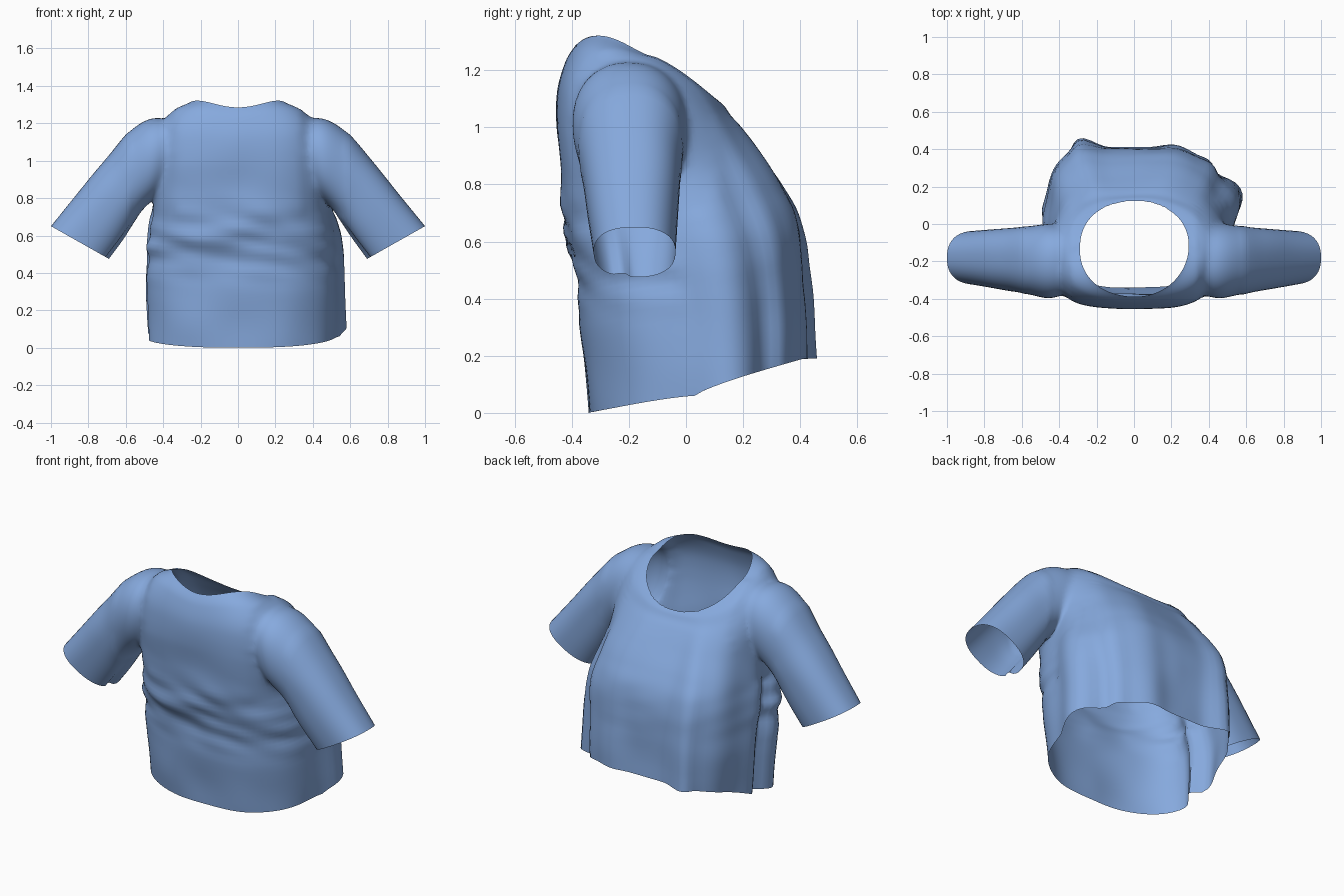
import bpy, bmesh, math
from mathutils import Vector, noise

if "Cube" in bpy.data.objects:
    bpy.data.objects.remove(bpy.data.objects["Cube"])

# Cloth colour, plus a helper colour for the temporary end caps
cloth = bpy.data.materials.new("soft_blue_cloth")
cloth.diffuse_color = (0.24, 0.40, 0.73, 1)
cap = bpy.data.materials.new("temporary_cap")
cap.diffuse_color = cloth.diffuse_color


def sample(rows, u):
    """Smooth interpolation through the rows, u from 0 to 1."""
    f = u * (len(rows) - 1)
    i = min(int(f), len(rows) - 2)
    t = f - i
    get = lambda k: rows[max(0, min(len(rows) - 1, k))]
    return [0.5 * (2 * b + (c - a) * t + (2 * a - 5 * b + 4 * c - d) * t * t
                   + (3 * b - a - 3 * c + d) * t ** 3)
            for a, b, c, d in zip(get(i - 1), get(i), get(i + 1), get(i + 2))]


def loft(name, rings):
    """Tube through the rings, with marked caps on both ends."""
    bm = bmesh.new()
    vs = [[bm.verts.new(p) for p in r] for r in rings]
    n = len(rings[0])
    for a, b in zip(vs, vs[1:]):
        for k in range(n):
            bm.faces.new((a[k], a[(k + 1) % n], b[(k + 1) % n], b[k]))
    for ring in (vs[0], vs[-1]):
        mid = bm.verts.new(sum((v.co for v in ring), Vector()) / n)
        for k in range(n):
            bm.faces.new((ring[k], ring[(k + 1) % n], mid)).material_index = 1
    bmesh.ops.recalc_face_normals(bm, faces=bm.faces)
    me = bpy.data.meshes.new(name)
    bm.to_mesh(me)
    bm.free()
    me.materials.append(cloth)
    me.materials.append(cap)
    ob = bpy.data.objects.new(name, me)
    bpy.context.collection.objects.link(ob)
    return ob


# Torso levels: front y, front z, back y, back z, left x, right x, side y, side z, front n, back n
levels = [
    (-0.34, 0.00, 0.41, 0.19, 0.51, 0.52, 0.03, 0.06, 2.5, 3.4),
    (-0.37, 0.28, 0.405, 0.43, 0.52, 0.53, 0.02, 0.32, 2.6, 3.4),
    (-0.38, 0.47, 0.39, 0.66, 0.51, 0.52, -0.02, 0.52, 2.7, 3.3),
    (-0.42, 0.65, 0.33, 0.80, 0.49, 0.49, -0.06, 0.69, 2.8, 3.2),
    (-0.44, 0.85, 0.25, 0.92, 0.47, 0.47, -0.10, 0.85, 3.0, 3.0),
    (-0.455, 1.0, 0.19, 1.00, 0.46, 0.46, -0.13, 1.00, 3.0, 2.8),
    (-0.45, 1.13, 0.155, 1.04, 0.44, 0.44, -0.15, 1.14, 2.9, 2.6),
    (-0.42, 1.23, 0.135, 1.07, 0.385, 0.385, -0.14, 1.235, 2.5, 2.4),
    (-0.385, 1.285, 0.12, 1.085, 0.29, 0.29, -0.12, 1.25, 2.2, 2.2)]

# Hanging folds: direction in degrees, width, depth, fade power towards the neck
folds = [(124, 8, 0.07, 2), (62, 9, 0.02, 2), (44, 7, -0.02, 2), (160, 17, -0.06, 1),
         (12, 11, 0.06, 1.6), (29, 7, -0.05, 2), (187, 7, -0.10, 1.2)]


def torso_point(u, k, count):
    yf, zf, yb, zb, xl, xr, sy, sz, nf, nb = sample(levels, u)
    a = 2 * math.pi * k / count
    c, s = math.cos(a), math.sin(a)
    w = xr if c > 0 else xl
    end, n, ez = (yb - sy, nb, zb) if s > 0 else (sy - yf, nf, zf)
    r = (abs(c / w) ** n + abs(s / end) ** n) ** (-1 / n)
    for deg, width, depth, fade in folds:
        d = (math.degrees(a) - deg + 180) % 360 - 180
        r += depth * math.exp(-(d / width) ** 2) * (1 - u) ** fade
    x, y = r * c, sy + r * s
    f = min(1, abs(r * s) / end)
    z = sz + (ez - sz) * f ** (1.3 - (0.5 * (1 - u) ** 4 if s > 0 else 0))
    if s < 0:   # raised corners of the collar
        phi = math.asin(min(1, abs(s))) / (math.pi / 2)
        z += 0.05 * math.sin(math.pi * phi ** 0.75) ** 2 * max(0, (u - 0.7) / 0.3) ** 0.7
    # Crosswise creases at the belly, soft waves elsewhere
    belly = math.exp(-((z - 0.57) / 0.17) ** 2) * (1 if s < 0 else 0.15)
    crease = noise.noise(Vector((x * 4, 3, z * 12 + x * 2))) * 0.026 * belly
    wave = noise.noise(Vector((x * 4, y * 4, z * 4))) * 0.01
    return Vector((x + c * (wave + crease), y + s * (wave + crease), z))


SEG, ROWS = 112, 64
shirt = loft("shirt", [[torso_point(j / ROWS, k, SEG) for k in range(SEG)]
                       for j in range(ROWS + 1)])

# Sleeve sections: top x, top z, bottom x, bottom z, middle y, half depth
sections = [
    (0.31, 1.15, 0.39, 0.86, -0.20, 0.15),
    (0.42, 1.235, 0.45, 0.79, -0.20, 0.20),
    (0.55, 1.185, 0.51, 0.73, -0.195, 0.19),
    (0.70, 1.02, 0.56, 0.66, -0.19, 0.172),
    (0.85, 0.835, 0.62, 0.57, -0.185, 0.158),
    (1.00, 0.65, 0.69, 0.475, -0.18, 0.143)]


def sleeve_point(u, k, count, side):
    tx, tz, bx, bz, y, h = sample(sections, u)
    a = 2 * math.pi * k / count
    c, s = math.cos(a), math.sin(a)
    r = (abs(c) ** 2.4 + abs(s) ** 2.4) ** (-1 / 2.4)
    # Pinched fold along the underside
    r -= 0.3 * math.exp(-((a - 1.4 * math.pi) / 0.16) ** 2) * max(0, u - 0.5)
    t = 0.5 + 0.5 * r * s
    p = Vector((bx + (tx - bx) * t, y + h * r * c, bz + (tz - bz) * t))
    w = noise.noise(p * 5 + Vector((side * 7, 0, 0))) * 0.012 * (1 - u)
    return Vector((side * p.x, p.y + c * w, p.z + s * w))


# Join the sleeves to the torso
for side, label in ((-1, "left_sleeve"), (1, "right_sleeve")):
    sleeve = loft(label, [[sleeve_point(j / 30, k, 48, side) for k in range(48)]
                          for j in range(31)])
    mod = shirt.modifiers.new("join", "BOOLEAN")
    mod.operation, mod.solver, mod.object = "UNION", "EXACT", sleeve
    bpy.context.view_layer.objects.active = shirt
    bpy.ops.object.modifier_apply(modifier=mod.name)
    bpy.data.objects.remove(sleeve)

# Open the neck, hem and cuffs by removing the caps
bm = bmesh.new()
bm.from_mesh(shirt.data)
bmesh.ops.delete(bm, geom=[f for f in bm.faces if f.material_index == 1], context="FACES")
bmesh.ops.remove_doubles(bm, verts=bm.verts, dist=0.004)
# Soften the armhole joins
near = [v for v in bm.verts if 0.34 < abs(v.co.x) < 0.58 and v.co.z > 0.7
        and v.co.y < 0.1 and not v.is_boundary]
for _ in range(12):
    bmesh.ops.smooth_vert(bm, verts=near, factor=0.5, use_axis_x=True,
                          use_axis_y=True, use_axis_z=True)
bm.to_mesh(shirt.data)
bm.free()
shirt.data.materials.pop(index=1)
bpy.data.materials.remove(cap)
shirt.select_set(True)
bpy.context.view_layer.objects.active = shirt
bpy.ops.object.shade_smooth_by_angle(angle=math.radians(60))

for m in bpy.data.materials:
    if m.users and not m.is_grease_pencil:
        m.use_nodes = True
        m.node_tree.nodes["Principled BSDF"].inputs["Base Color"].default_value = m.diffuse_color
